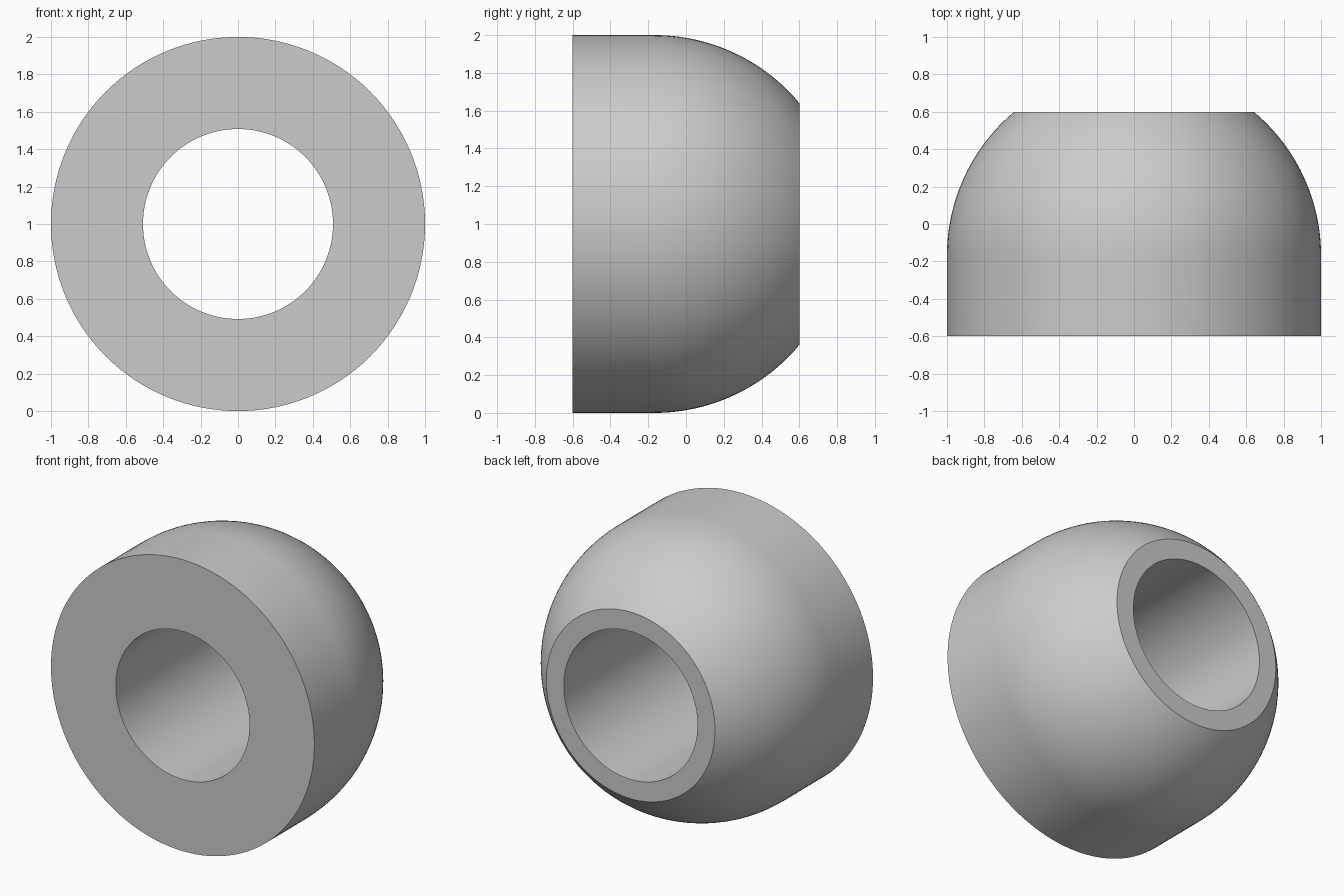
import bpy
import bmesh
from math import asin, cos, sin, pi
from mathutils import Matrix, Vector

default = bpy.data.objects.get("Cube")
if default:
    bpy.data.objects.remove(default, do_unlink=True)

SEGMENTS = 128
ARC_STEPS = 24
FRONT, BACK = -0.6, 0.6
DOME_CENTRE = -0.168   # where the straight wall meets the dome
BORE = 0.508

# Plain grey material
grey = bpy.data.materials.new("plain grey")
grey.use_nodes = True
colour = (0.6, 0.6, 0.6, 1)
grey.diffuse_color = colour
grey.node_tree.nodes["Principled BSDF"].inputs["Base Color"].default_value = colour

# Closed cross-section as (radius, y): bore, front ring, wall, dome, back ring
end_angle = asin(BACK - DOME_CENTRE)
profile = [(BORE, BACK), (BORE, FRONT), (1, FRONT)]
for i in range(ARC_STEPS + 1):
    a = end_angle * i / ARC_STEPS
    profile.append((cos(a), DOME_CENTRE + sin(a)))

# Spin the cross-section around the y axis
bm = bmesh.new()
verts = [bm.verts.new((r, y, 0)) for r, y in profile]
edges = [bm.edges.new((v, verts[(i + 1) % len(verts)])) for i, v in enumerate(verts)]
bmesh.ops.spin(bm, geom=verts + edges, cent=(0, 0, 0), axis=(0, 1, 0),
               angle=2 * pi, steps=SEGMENTS, use_merge=True)
bmesh.ops.remove_doubles(bm, verts=bm.verts, dist=0.0001)
bmesh.ops.recalc_face_normals(bm, faces=bm.faces)
bmesh.ops.transform(bm, matrix=Matrix.Translation(Vector((0, 0, 1))), verts=bm.verts)

mesh = bpy.data.meshes.new("domed_bushing")
bm.to_mesh(mesh)
bm.free()
mesh.materials.append(grey)
bushing = bpy.data.objects.new("domed_bushing", mesh)
bpy.context.collection.objects.link(bushing)

# Smooth curved walls, keep the rims sharp
bpy.ops.object.select_all(action="DESELECT")
bushing.select_set(True)
bpy.context.view_layer.objects.active = bushing
bpy.ops.object.shade_smooth_by_angle(angle=pi / 6)
